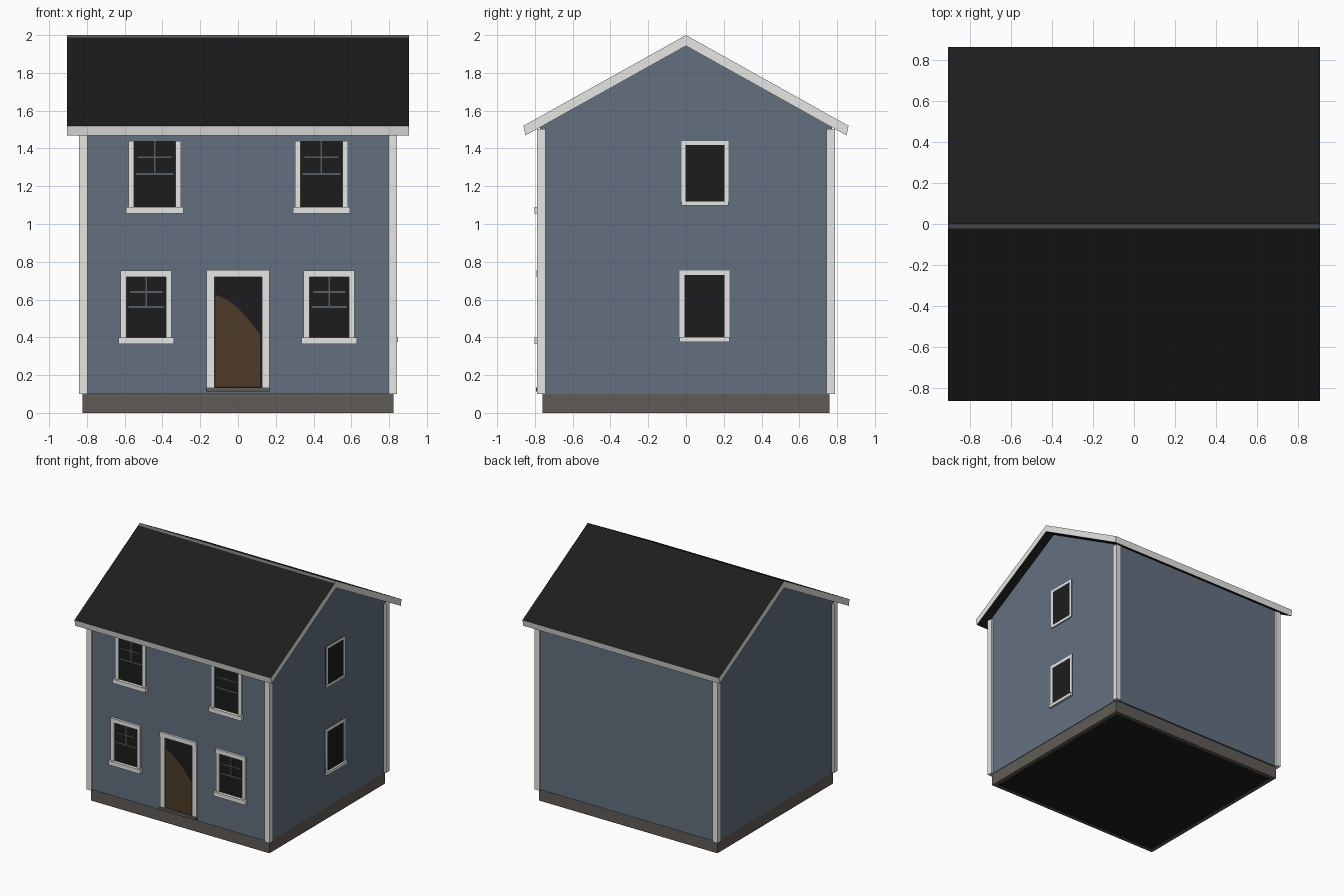
import bpy, bmesh

cube = bpy.data.objects.get("Cube")
if cube:
    bpy.data.objects.remove(cube, do_unlink=True)


def material(name, r, g, b):
    m = bpy.data.materials.new(name)
    m.use_nodes = True
    m.diffuse_color = (r, g, b, 1)
    m.node_tree.nodes["Principled BSDF"].inputs["Base Color"].default_value = (r, g, b, 1)
    return m


SIDING = material("blue grey siding", 0.125, 0.163, 0.215)
TRIM = material("off white trim", 0.80, 0.81, 0.78)
ROOF = material("charcoal roof", 0.0125, 0.0125, 0.0125)
STONE = material("foundation stone", 0.118, 0.106, 0.094)
WOOD = material("door wood", 0.075, 0.044, 0.022)
GLASS = material("dark glass", 0.012, 0.012, 0.0125)
RIDGE = material("ridge grey", 0.13, 0.13, 0.13)
MUNTIN = material("muntin grey", 0.09, 0.11, 0.13)


def prism(name, profile, axis, a, b, *mats):
    """Extrude a profile along x (points are y, z) or along y (points are x, z)."""
    def place(p, t):
        return (t, p[0], p[1]) if axis == "x" else (p[0], t, p[1])
    bm = bmesh.new()
    near = [bm.verts.new(place(p, a)) for p in profile]
    far = [bm.verts.new(place(p, b)) for p in profile]
    bm.faces.new(near)
    bm.faces.new(far)
    n = len(profile)
    for i in range(n):
        j = (i + 1) % n
        bm.faces.new((near[i], near[j], far[j], far[i]))
    bmesh.ops.recalc_face_normals(bm, faces=bm.faces)
    mesh = bpy.data.meshes.new(name)
    bm.to_mesh(mesh)
    bm.free()
    for m in mats:
        mesh.materials.append(m)
    obj = bpy.data.objects.new(name, mesh)
    bpy.context.collection.objects.link(obj)
    return obj


def box(name, x, y, z, mat):
    corners = [(x[0], z[0]), (x[1], z[0]), (x[1], z[1]), (x[0], z[1])]
    return prism(name, corners, "y", y[0], y[1], mat)


WALL_X, WALL_Y, BASE = 0.826, 0.773, 0.10

# Foundation with a dark underside
box("foundation", (-0.822, 0.822), (-0.76, 0.76), (0, BASE), STONE)
box("foundation_underside", (-0.79, 0.79), (-0.73, 0.73), (-0.0005, 0.004), ROOF)

# Roof: one bent slab with upright eaves, coloured by face direction
TOP, SLOPE, DROP, CAP = 2.0, 0.558, 0.057, 0.022
EAVE, LIP = 0.86, 0.85
roof = prism("roof", [(-EAVE, TOP - SLOPE * EAVE), (-CAP, TOP - SLOPE * CAP), (0, TOP),
                      (EAVE, TOP - SLOPE * EAVE), (LIP, TOP - DROP - SLOPE * LIP),
                      (0, TOP - DROP), (-LIP, TOP - DROP - SLOPE * LIP)],
             "x", -0.905, 0.905, ROOF, TRIM, RIDGE)
for face in roof.data.polygons:
    n, c = face.normal, face.center
    if abs(n.x) > 0.9 or abs(n.y) > 0.7:
        face.material_index = 1
    elif n.z > 0.5 and abs(c.y) < CAP:
        face.material_index = 2

# Walls with gables up to the roof underside
ridge_z = TOP - DROP + 0.002
side_z = ridge_z - SLOPE * WALL_Y
prism("walls", [(-WALL_Y, BASE), (WALL_Y, BASE), (WALL_Y, side_z), (0, ridge_z), (-WALL_Y, side_z)],
      "x", -WALL_X, WALL_X, SIDING)

# Corner boards, slightly proud of the siding
for sx, side in ((-1, "right"), (1, "left")):
    for sy, end in ((-1, "front"), (1, "back")):
        box(f"corner_board_{end}_{side}", sorted((sx * 0.798, sx * 0.843)),
            sorted((sy * 0.745, sy * 0.79)), (BASE, 1.503), TRIM)


def front_window(name, cx, half, z0, z1, header):
    """Double-hung window: side casings, sill, optional header, sashes and glass."""
    glass = half - 0.03
    face = -WALL_Y
    box(name + "_glass", (cx - glass, cx + glass), (face - 0.004, face), (z0, z1), GLASS)
    for s in (-1, 1):
        box(f"{name}_casing_{'right' if s < 0 else 'left'}",
            sorted((cx + s * glass, cx + s * half)), (face - 0.015, face), (z0, z1), TRIM)
    box(name + "_sill", (cx - half - 0.012, cx + half + 0.012), (face - 0.03, face),
        (z0 - 0.035, z0), TRIM)
    if header:
        box(name + "_header", (cx - half, cx + half), (face - 0.018, face), (z1, z1 + 0.035), TRIM)
    mid = (z0 + z1) / 2
    box(name + "_meeting_rail", (cx - glass + 0.01, cx + glass - 0.01), (face - 0.008, face),
        (mid - 0.005, mid + 0.005), MUNTIN)
    box(name + "_muntin_upright", (cx - 0.004, cx + 0.004), (face - 0.007, face), (mid, z1), MUNTIN)
    bar = (mid + z1) / 2
    box(name + "_muntin_bar", (cx - glass + 0.02, cx + glass - 0.02), (face - 0.007, face),
        (bar - 0.004, bar + 0.004), MUNTIN)


front_window("upper_right_window", -0.441, 0.14, 1.09, 1.44, False)
front_window("upper_left_window", 0.442, 0.14, 1.09, 1.44, False)
front_window("lower_right_window", -0.486, 0.135, 0.40, 0.72, True)
front_window("lower_left_window", 0.483, 0.135, 0.40, 0.72, True)


def side_window(name, y, z, border, sill):
    """Window on the left wall with a thin, nearly flush picture-frame casing."""
    face = WALL_X
    (y0, y1), (z0, z1) = y, z
    box(name + "_glass", (face, face + 0.004), y, z, GLASS)
    for part, yy, zz, depth in (("front", (y0, y0 + border), z, 0.006),
                                ("back", (y1 - border, y1), z, 0.006),
                                ("top", y, (z1 - border, z1), 0.006),
                                ("sill", y, (z0, z0 + border), sill)):
        box(f"{name}_{part}", (face, face + depth), yy, zz, TRIM)


side_window("upper_side_window", (-0.025, 0.225), (1.098, 1.44), 0.022, 0.008)
side_window("lower_side_window", (-0.035, 0.23), (0.375, 0.755), 0.026, 0.02)

# Door: casing, dark slab, curved wood panel and threshold
box("door_slab", (-0.135, 0.135), (-WALL_Y - 0.004, -WALL_Y), (0.13, 0.725), GLASS)
for name, x in (("right", (-0.168, -0.125)), ("left", (0.127, 0.167))):
    box("door_casing_" + name, x, (-WALL_Y - 0.015, -WALL_Y), (0.135, 0.72), TRIM)
box("door_header", (-0.168, 0.167), (-WALL_Y - 0.018, -WALL_Y), (0.72, 0.757), TRIM)
prism("door_wood_panel", [(-0.118, 0.14), (0.117, 0.14), (0.117, 0.415), (0.06, 0.49),
                          (0, 0.555), (-0.06, 0.6), (-0.118, 0.625)],
      "y", -WALL_Y - 0.008, -WALL_Y - 0.003, WOOD)
box("door_threshold", (-0.17, 0.168), (-WALL_Y - 0.02, -WALL_Y), (0.112, 0.135), STONE)
